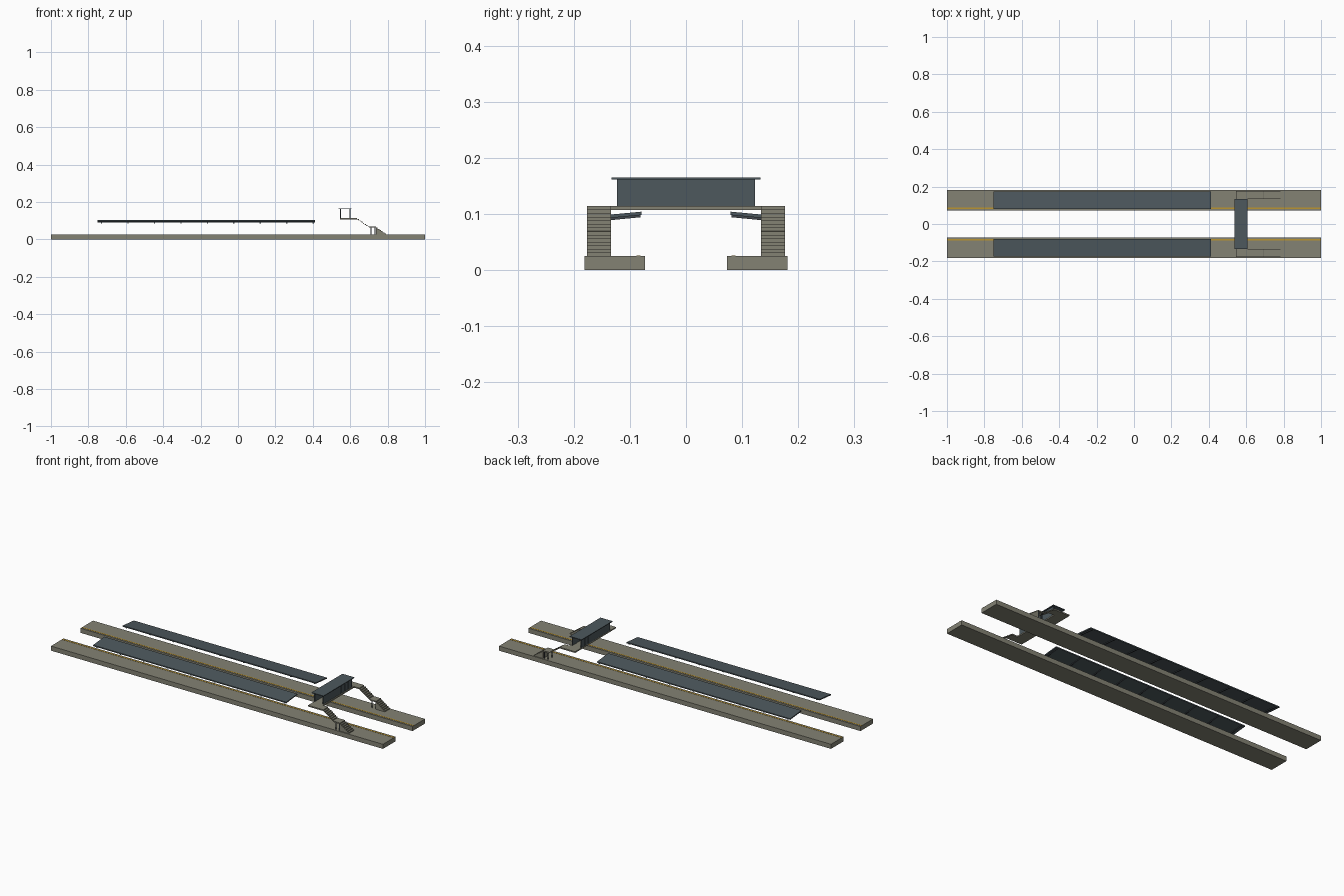
import bpy, bmesh, math

if "Cube" in bpy.data.objects:
    bpy.data.objects.remove(bpy.data.objects["Cube"])

def mat(name, rgb):
    m = bpy.data.materials.new(name)
    m.diffuse_color = (*rgb, 1)
    m.use_nodes = True
    m.node_tree.nodes["Principled BSDF"].inputs["Base Color"].default_value = m.diffuse_color
    return m

CONCRETE = mat("concrete", (0.23, 0.225, 0.175))
SLATE = mat("slate", (0.075, 0.098, 0.11))
STEEL = mat("dark_steel", (0.05, 0.06, 0.07))
YELLOW = mat("safety_yellow", (0.50, 0.30, 0.03))

def prism(name, profile, axis, a, b, m):
    """Extrude a 2D profile: axis 'x' takes (y, z) points, axis 'y' takes (x, z)."""
    bm = bmesh.new()
    put = (lambda p, t: (t, p[0], p[1])) if axis == 'x' else (lambda p, t: (p[0], t, p[1]))
    f = bm.faces.new([bm.verts.new(put(p, a)) for p in profile])
    new = bmesh.ops.extrude_face_region(bm, geom=[f])["geom"]
    d = put((0, 0), b - a)
    bmesh.ops.translate(bm, vec=d, verts=[v for v in new if isinstance(v, bmesh.types.BMVert)])
    bmesh.ops.recalc_face_normals(bm, faces=bm.faces)
    me = bpy.data.meshes.new(name)
    bm.to_mesh(me)
    bm.free()
    me.materials.append(m)
    ob = bpy.data.objects.new(name, me)
    bpy.context.collection.objects.link(ob)
    return ob

def box(name, x, y, z, m):
    return prism(name, [(x[0], z[0]), (x[1], z[0]), (x[1], z[1]), (x[0], z[1])], 'y', y[0], y[1], m)

def span(s, a, b):
    return tuple(sorted((s * a, s * b)))

TOP, DECK = 0.025, 0.114
for s, side in ((1, "back"), (-1, "front")):
    # platform and edge line
    box(f"{side}_platform", (-1, 1), span(s, 0.073, 0.181), (0, TOP), CONCRETE)
    box(f"{side}_edge_line", (-1, 1), span(s, 0.081, 0.088), (TOP - 0.001, TOP + 0.001), YELLOW)

    # sloping canopy with cantilever beams below
    prism(f"{side}_canopy", [(s * 0.079, 0.098), (s * 0.175, 0.089), (s * 0.175, 0.095), (s * 0.079, 0.104)],
          'x', -0.75, 0.413, SLATE)
    for i in range(9):
        x = -0.73 + i * 0.1415
        prism(f"{side}_canopy_beam_{i}", [(s * 0.081, 0.094), (s * 0.174, 0.085), (s * 0.174, 0.090),
              (s * 0.081, 0.099)], 'x', x - 0.003, x + 0.003, STEEL)

    # landings
    w = span(s, 0.134, 0.176)
    box(f"{side}_upper_landing", (0.545, 0.637), w, (0.107, DECK), CONCRETE)
    box(f"{side}_middle_landing", (0.703, 0.738), w, (0.063, 0.069), CONCRETE)
    for x in (0.711, 0.733):
        for y in (0.139, 0.171):
            box(f"{side}_landing_post", (x - 0.002, x + 0.002), span(s, y - 0.002, y + 0.002),
                (TOP, 0.064), STEEL)

    # upper flight: thin stepped slab
    n, x0, x1, z0, z1 = 7, 0.637, 0.703, DECK, 0.069
    dx, dz = (x1 - x0) / n, (z0 - z1) / n
    pts = [(x0, z0)]
    for i in range(n):
        pts += [(x0 + i * dx, z0 - (i + 1) * dz), (x0 + (i + 1) * dx, z0 - (i + 1) * dz)]
    prism(f"{side}_upper_stairs", pts + [(x1, 0.063), (x0, 0.107)], 'y', *w, CONCRETE)

    # lower flight: solid stepped block
    x0, x1, z0, z1 = 0.738, 0.80, 0.069, TOP
    dx, dz = (x1 - x0) / n, (z0 - z1) / n
    pts = [(x0, z0)]
    for i in range(n):
        pts += [(x0 + i * dx, z0 - (i + 1) * dz), (x0 + (i + 1) * dx, z0 - (i + 1) * dz)]
    prism(f"{side}_lower_stairs", pts + [(x0, TOP)], 'y', *w, CONCRETE)

# footbridge deck, side walls and roof
box("bridge_deck", (0.545, 0.605), (-0.134, 0.134), (0.107, DECK), CONCRETE)
for x, d, side in ((0.547, -1, "left"), (0.599, 1, "right")):
    box(f"{side}_bridge_wall", (x - 0.0015, x + 0.0015), (-0.123, 0.123), (DECK, 0.161), SLATE)
    for i in range(9):
        y = -0.122 + i * 0.0305
        box(f"{side}_mullion_{i}", (x - 0.0025, x + 0.0025), (y - 0.001, y + 0.001), (DECK, 0.161), SLATE)
box("bridge_roof", (0.536, 0.608), (-0.133, 0.133), (0.161, 0.165), SLATE)
